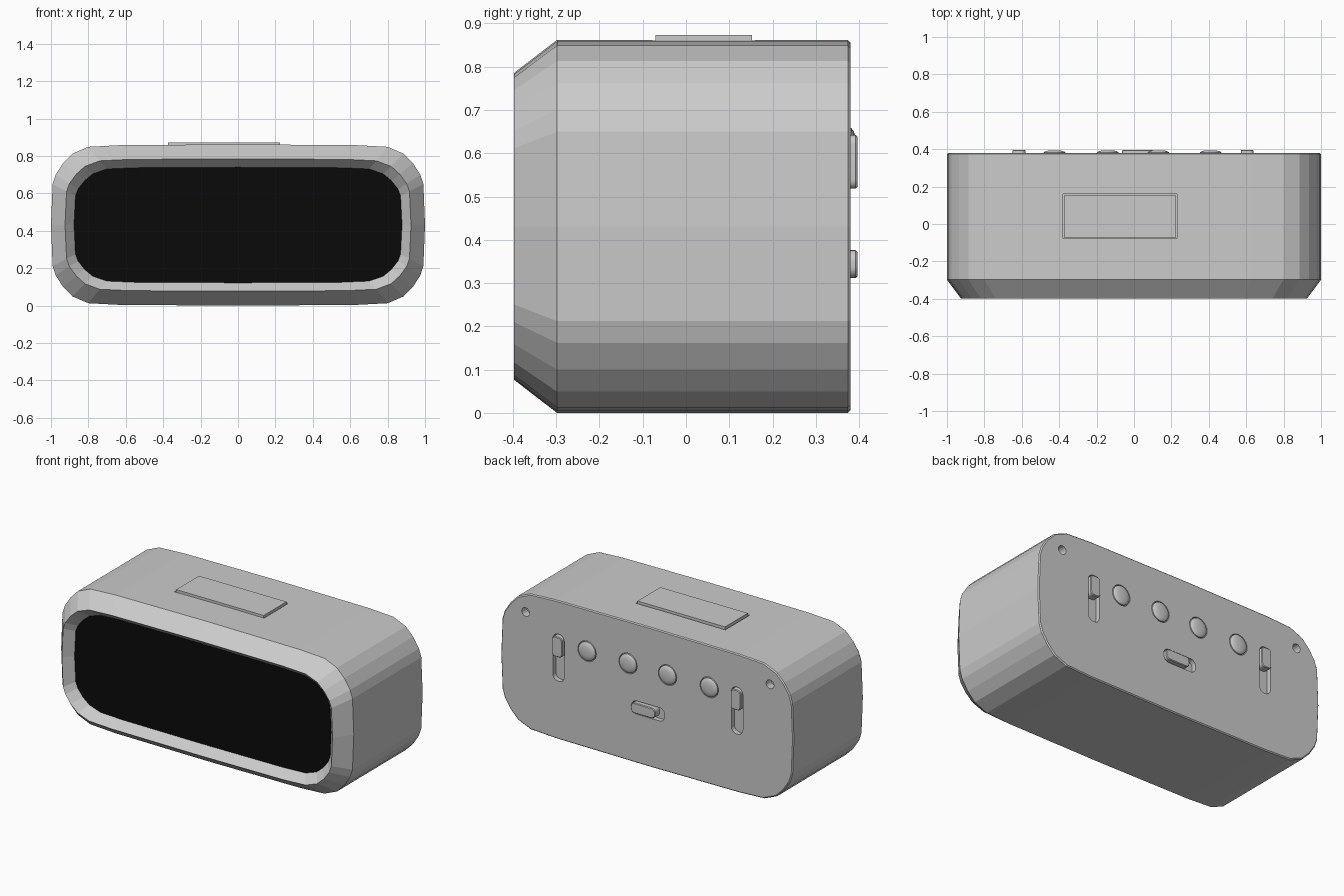
import bpy, bmesh, math

if "Cube" in bpy.data.objects:
    bpy.data.objects.remove(bpy.data.objects["Cube"])

ZC = 0.431    # height of the body's centre
BACK = 0.38   # y of the back panel


def loft(bm, rings):
    """Skin a stack of outlines; each ring is (y, [(x, z), ...]); ends are capped."""
    loops = [[bm.verts.new((x, y, z)) for x, z in pts] for y, pts in rings]
    n = len(loops[0])
    for a, b in zip(loops, loops[1:]):
        for i in range(n):
            j = (i + 1) % n
            bm.faces.new((a[i], a[j], b[j], b[i]))
    bm.faces.new(loops[0])
    bm.faces.new(loops[-1])


def finish(bm, name, angle=None):
    bmesh.ops.recalc_face_normals(bm, faces=bm.faces[:])
    me = bpy.data.meshes.new(name)
    bm.to_mesh(me)
    bm.free()
    ob = bpy.data.objects.new(name, me)
    bpy.context.collection.objects.link(ob)
    bpy.ops.object.select_all(action='DESELECT')
    ob.select_set(True)
    bpy.context.view_layer.objects.active = ob
    if angle:
        bpy.ops.object.shade_smooth_by_angle(angle=math.radians(angle))
    return ob


def part(name, rings, angle=None):
    bm = bmesh.new()
    loft(bm, rings)
    return finish(bm, name, angle)


def round_rect(cx, cz, hx, hz, r, seg=6):
    pts = []
    for k, (sx, sz) in enumerate(((1, 1), (-1, 1), (-1, -1), (1, -1))):
        for i in range(seg + 1):
            a = math.pi / 2 * (k + i / seg)
            pts.append((cx + sx * (hx - r) + r * math.cos(a),
                        cz + sz * (hz - r) + r * math.sin(a)))
    # drop the duplicates that appear when two corners meet
    return [p for i, p in enumerate(pts) if math.dist(p, pts[i - 1]) > 1e-5]


def circle(cx, cz, r, n=24):
    return [(cx + r * math.cos(2 * math.pi * i / n),
             cz + r * math.sin(2 * math.pi * i / n)) for i in range(n)]


def box(bm, x0, x1, y0, y1, z0, z1):
    loft(bm, [(y, [(x0, z0), (x1, z0), (x1, z1), (x0, z1)]) for y in (y0, y1)])


# body outline: one quarter, mirrored twice
Q = [(1.0, 0.0), (0.991, 0.219), (0.975, 0.269), (0.935, 0.331),
     (0.885, 0.382), (0.80, 0.418), (0.63, 0.427), (0.0, 0.431)]
half = Q + [(-x, z) for x, z in Q[-2::-1]]
OUTLINE = half + [(x, -z) for x, z in half[-2:0:-1]]


def body_ring(hx, hz):
    return [(x * hx, ZC + z * hz / 0.431) for x, z in OUTLINE]


# body with chamfered front and recessed display opening
body = part("clock_body", [
    (BACK, body_ring(0.994, 0.425)),
    (BACK - 0.006, body_ring(1.0, 0.431)),
    (-0.298, body_ring(1.0, 0.431)),
    (-0.398, body_ring(0.925, 0.354)),
    (-0.34, body_ring(0.876, 0.308)),
])

# control positions on the back
SLIDERS = (0.605, -0.615)
KNOBS = (0.41, 0.13, -0.14, -0.425)
SCREWS = (0.83, -0.84)

# cutters for slots, screw holes, knob wells and the top button well
bm = bmesh.new()
for x in SLIDERS:
    o = round_rect(x, 0.508, 0.039, 0.145, 0.035)
    loft(bm, [(BACK - 0.03, o), (BACK + 0.05, o)])
for x in KNOBS:
    o = circle(x, 0.6, 0.063)
    loft(bm, [(BACK - 0.02, o), (BACK + 0.05, o)])
for x in SCREWS:
    o = circle(x, 0.73, 0.027, 16)
    loft(bm, [(BACK - 0.05, o), (BACK + 0.05, o)])
o = round_rect(-0.007, 0.343, 0.113, 0.041, 0.035)
loft(bm, [(BACK - 0.03, o), (BACK + 0.05, o)])
box(bm, -0.38, 0.231, -0.077, 0.16, 0.84, 0.95)
cutter = finish(bm, "panel_cutter")
cutter.hide_render = True

mod = body.modifiers.new("panel_cuts", 'BOOLEAN')
mod.operation = 'DIFFERENCE'
mod.solver = 'EXACT'
mod.object = cutter
bpy.context.view_layer.objects.active = body
bpy.ops.object.modifier_apply(modifier=mod.name)
bpy.data.objects.remove(cutter)

# black display
screen = part("display", [(-0.335, body_ring(0.874, 0.306)),
                          (-0.343, body_ring(0.877, 0.309))])
black = bpy.data.materials.new("display_black")
black.diffuse_color = (0.003, 0.003, 0.003, 1)
black.use_nodes = True
black.node_tree.nodes["Principled BSDF"].inputs["Base Color"].default_value = black.diffuse_color
screen.data.materials.append(black)

# snooze button on top
bm = bmesh.new()
box(bm, -0.373, 0.225, -0.071, 0.152, 0.838, 0.873)
finish(bm, "snooze_button")

# domed push buttons
for i, x in enumerate(KNOBS):
    part(f"push_button_{i + 1}", [
        (BACK - 0.022, circle(x, 0.6, 0.058)), (BACK + 0.002, circle(x, 0.6, 0.058)),
        (BACK + 0.008, circle(x, 0.6, 0.05)), (BACK + 0.012, circle(x, 0.6, 0.036)),
        (BACK + 0.014, circle(x, 0.6, 0.016))], 50)

# slide switches at the top of their slots
for i, x in enumerate(SLIDERS):
    part(f"slide_switch_{i + 1}", [
        (BACK - 0.032, round_rect(x, 0.58, 0.034, 0.062, 0.02)),
        (BACK + 0.012, round_rect(x, 0.58, 0.034, 0.062, 0.02)),
        (BACK + 0.016, round_rect(x, 0.58, 0.03, 0.058, 0.017))], 35)

# horizontal switch
part("horizontal_switch", [
    (BACK - 0.032, round_rect(0.018, 0.344, 0.083, 0.032, 0.025)),
    (BACK + 0.012, round_rect(0.018, 0.344, 0.083, 0.032, 0.025)),
    (BACK + 0.016, round_rect(0.018, 0.344, 0.079, 0.028, 0.022))], 35)
